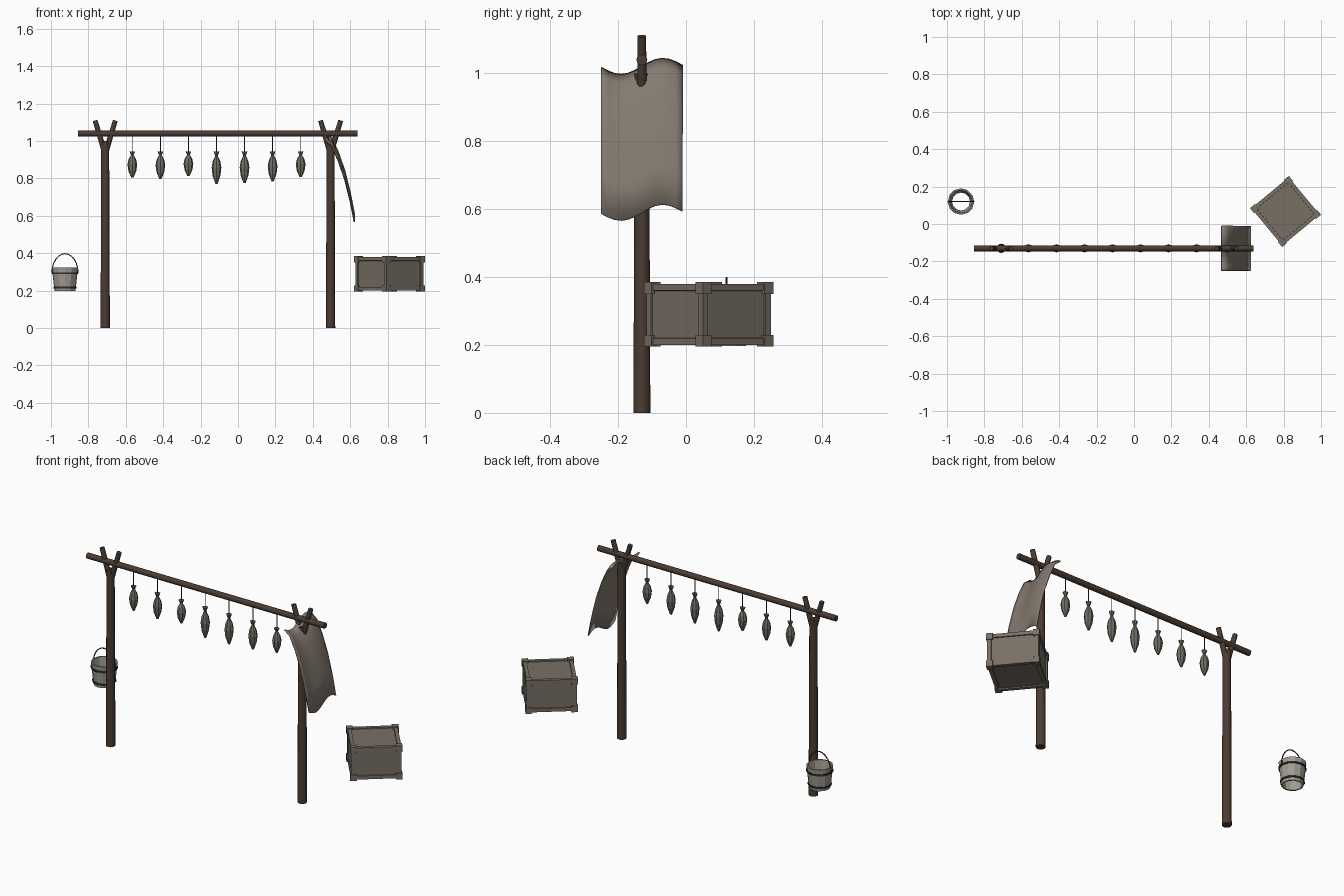
import bpy, bmesh, math
from mathutils import Vector, Matrix

if "Cube" in bpy.data.objects:
    bpy.data.objects.remove(bpy.data.objects["Cube"], do_unlink=True)


def material(name, r, g, b):
    m = bpy.data.materials.new(name)
    m.use_nodes = True
    m.diffuse_color = (r, g, b, 1)
    m.node_tree.nodes["Principled BSDF"].inputs["Base Color"].default_value = (r, g, b, 1)
    return m


BARK = material("dark bark", 0.07, 0.045, 0.032)
CRATE = material("weathered crate wood", 0.19, 0.16, 0.13)
CLOTH = material("sackcloth", 0.23, 0.195, 0.16)
FISH = material("dried fish", 0.17, 0.155, 0.13)
PAIL = material("pale pail wood", 0.36, 0.335, 0.295)
IRON = material("dark iron", 0.025, 0.024, 0.023)
CORD = material("cord", 0.06, 0.05, 0.04)


def finish(name, bm, mat, smooth=None):
    bmesh.ops.recalc_face_normals(bm, faces=bm.faces)
    mesh = bpy.data.meshes.new(name)
    bm.to_mesh(mesh)
    bm.free()
    mesh.materials.append(mat)
    ob = bpy.data.objects.new(name, mesh)
    bpy.context.collection.objects.link(ob)
    if smooth:
        bpy.ops.object.select_all(action='DESELECT')
        ob.select_set(True)
        bpy.context.view_layer.objects.active = ob
        bpy.ops.object.shade_smooth_by_angle(angle=math.radians(smooth))
    return ob


def rod(name, a, b, r1, r2, mat, sides=12):
    """Tapered round bar from a to b."""
    a, b = Vector(a), Vector(b)
    d = b - a
    bm = bmesh.new()
    place = Matrix.Translation((a + b) / 2) @ d.to_track_quat('Z', 'Y').to_matrix().to_4x4()
    bmesh.ops.create_cone(bm, cap_ends=True, segments=sides, radius1=r1, radius2=r2,
                          depth=d.length, matrix=place)
    return finish(name, bm, mat, 40)


def lathe(name, profile, sides, mat, centre, closed=False, smooth=None, squash=1):
    """Spin (radius, z) points about a vertical axis; closed joins last to first."""
    bm = bmesh.new()
    rings = []
    for r, z in profile:
        rings.append([bm.verts.new((centre[0] + r * math.cos(math.tau * i / sides),
                                    centre[1] + r * squash * math.sin(math.tau * i / sides), z))
                      for i in range(sides)])
    pairs = list(zip(rings, rings[1:]))
    if closed:
        pairs.append((rings[-1], rings[0]))
    else:
        bm.faces.new(rings[0])
        bm.faces.new(rings[-1])
    for lo, hi in pairs:
        for i in range(sides):
            j = (i + 1) % sides
            bm.faces.new((lo[i], lo[j], hi[j], hi[i]))
    return finish(name, bm, mat, smooth)


# Drying rack: forked posts and beam
RACK_Y = -0.13
for side, x in (("right", -0.71), ("left", 0.495)):
    rod(side + "_post", (x, RACK_Y, 0), (x, RACK_Y, 1.0), 0.025, 0.021, BARK)
    for tag, s in (("inner", 1), ("outer", -1)):
        rod(f"{side}_fork_{tag}", (x + s * 0.003, RACK_Y, 0.94),
            (x + s * 0.054, RACK_Y, 1.11), 0.015, 0.013, BARK, 10)
rod("beam", (-0.855, RACK_Y, 1.04), (0.64, RACK_Y, 1.04), 0.016, 0.016, BARK)

# Hanging fish
FISH_SHAPE = [(0.016, 0), (0.007, 0.14), (0.02, 0.3), (0.026, 0.5), (0.021, 0.75), (0.006, 1)]
for i, length in enumerate((0.14, 0.147, 0.132, 0.174, 0.17, 0.16, 0.138)):
    x, top = -0.565 + 0.15 * i, 0.945
    lathe(f"fish_{i + 1}", [(r, top - t * length) for r, t in FISH_SHAPE], 8, FISH,
          (x, RACK_Y), squash=0.85)
    rod(f"fish_cord_{i + 1}", (x, RACK_Y, top - 0.01), (x, RACK_Y, 1.035),
        0.0025, 0.0025, CORD, 6)

# Draped cloth: a drop profile swept across y with one soft ripple
DROP = [(0.467, 1.02), (0.502, 0.992), (0.535, 0.92), (0.57, 0.82), (0.6, 0.7), (0.622, 0.59)]
bm = bmesh.new()
steps = 12
rows = []
for k in range(steps + 1):
    t = k / steps
    lift = -0.022 * math.sin(math.tau * t) + 0.006 * (t - 0.5)
    rows.append([bm.verts.new((x, -0.25 + 0.24 * t, z + lift)) for x, z in DROP])
for a, b in zip(rows, rows[1:]):
    for i in range(len(DROP) - 1):
        bm.faces.new((a[i], b[i], b[i + 1], a[i + 1]))
cloth = finish("cloth", bm, CLOTH, 60)
thick = cloth.modifiers.new("thickness", 'SOLIDIFY')
thick.thickness = 0.006
thick.offset = 0

# Pail: open tapered wall, hoops and bail handle
PX, PY = -0.925, 0.12


def wall(z):
    return 0.056 + 0.014 * (z - 0.197) / 0.126


lathe("pail_wall", [(wall(0.197), 0.197), (wall(0.323), 0.323),
                    (wall(0.323) - 0.008, 0.323), (wall(0.197) - 0.008, 0.197)],
      12, PAIL, (PX, PY), closed=True)
for tag, z in (("lower", 0.217), ("upper", 0.293)):
    r = wall(z)
    lathe(f"pail_hoop_{tag}", [(r - 0.002, z - 0.005), (r + 0.004, z - 0.005),
                               (r + 0.004, z + 0.005), (r - 0.002, z + 0.005)],
          12, IRON, (PX, PY), closed=True)
curve = bpy.data.curves.new("pail_handle", 'CURVE')
curve.dimensions = '3D'
curve.bevel_depth = 0.003
curve.bevel_resolution = 1
line = curve.splines.new('POLY')
line.points.add(12)
for i, p in enumerate(line.points):
    a = math.pi * i / 12
    p.co = (PX + 0.07 * math.cos(a), PY, 0.295 + 0.103 * math.sin(a), 1)
curve.materials.append(IRON)
bpy.context.collection.objects.link(bpy.data.objects.new("pail_handle", curve))

# Crate: inset panels on every side and raised corner blocks
CRATE_PLACE = Matrix.Translation((0.81, 0.067, 0.29)) @ Matrix.Rotation(math.radians(39.7), 4, 'Z')
HALF = Vector((0.13, 0.13, 0.09))
bm = bmesh.new()
bmesh.ops.create_cube(bm, size=2, matrix=CRATE_PLACE @ Matrix.Diagonal((*HALF, 1)))
panels = bm.faces[:]
bmesh.ops.inset_individual(bm, faces=panels, thickness=0.028, depth=0)
bmesh.ops.inset_individual(bm, faces=panels, thickness=0.001, depth=-0.006)
finish("crate_body", bm, CRATE)
bm = bmesh.new()
for sx in (-1, 1):
    for sy in (-1, 1):
        for sz in (-1, 1):
            spot = Vector((sx * (HALF.x - 0.012), sy * (HALF.y - 0.012), sz * (HALF.z - 0.012)))
            bmesh.ops.create_cube(bm, size=0.034, matrix=CRATE_PLACE @ Matrix.Translation(spot))
finish("crate_corner_blocks", bm, CRATE)
